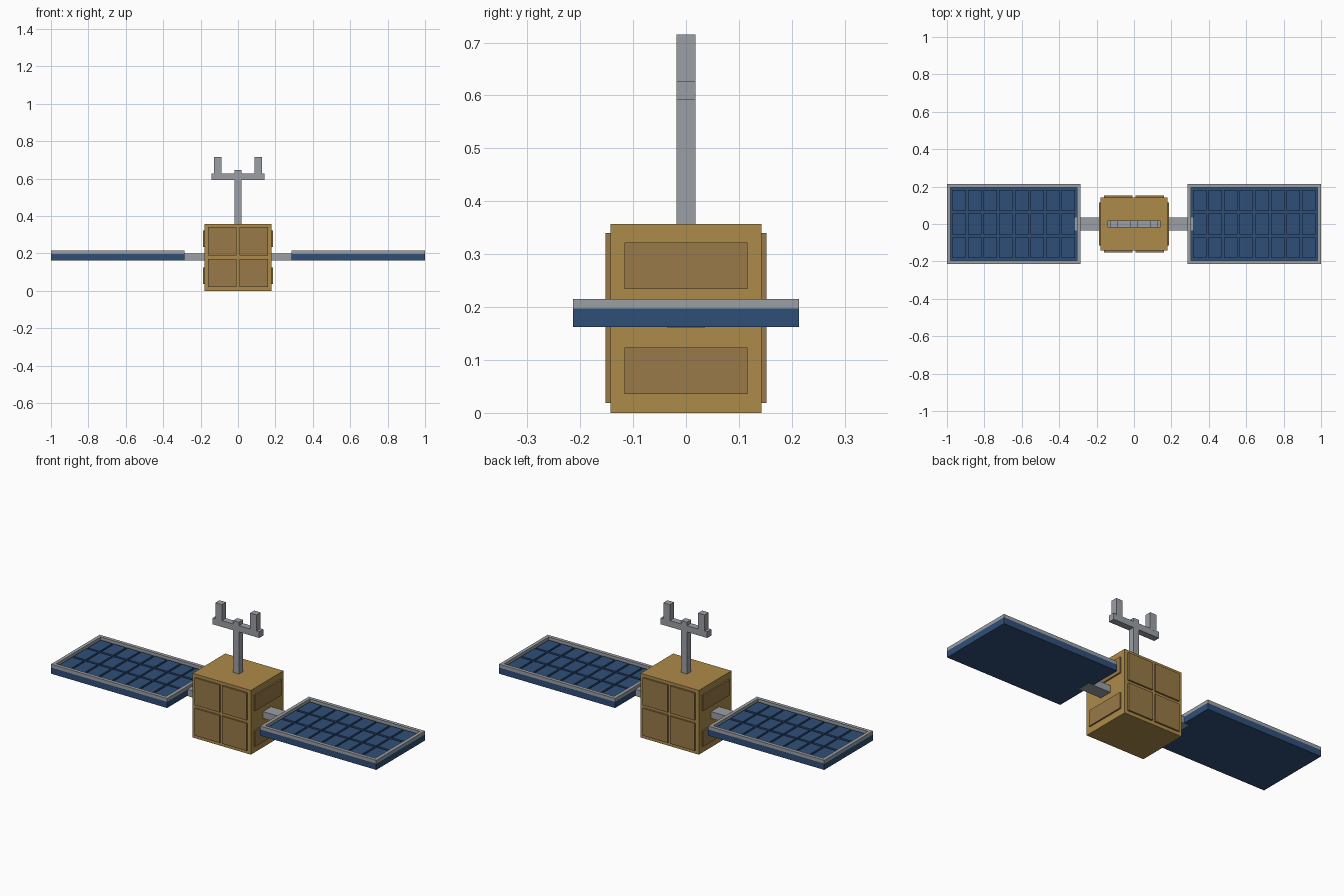
import bpy, bmesh
from mathutils import Matrix, Vector

if "Cube" in bpy.data.objects:
    bpy.data.objects.remove(bpy.data.objects["Cube"])


def material(name, rgb):
    m = bpy.data.materials.new(name)
    m.diffuse_color = (*rgb, 1)
    m.use_nodes = True
    m.node_tree.nodes["Principled BSDF"].inputs["Base Color"].default_value = m.diffuse_color
    return m


GOLD = material("gold_foil", (0.42, 0.26, 0.07))
BROWN = material("brown_panel", (0.32, 0.195, 0.065))
BLUE = material("solar_blue", (0.028, 0.078, 0.19))
GREY = material("grey_metal", (0.33, 0.35, 0.38))


def boxes(name, mat, *ranges):
    """One object from boxes given as (x0, x1, y0, y1, z0, z1)."""
    bm = bmesh.new()
    for x0, x1, y0, y1, z0, z1 in ranges:
        centre = Vector((x0 + x1, y0 + y1, z0 + z1)) / 2
        size = (abs(x1 - x0), abs(y1 - y0), abs(z1 - z0), 1)
        bmesh.ops.create_cube(bm, size=1, matrix=Matrix.Translation(centre) @ Matrix.Diagonal(size))
    mesh = bpy.data.meshes.new(name)
    bm.to_mesh(mesh)
    bm.free()
    ob = bpy.data.objects.new(name, mesh)
    bpy.context.collection.objects.link(ob)
    mesh.materials.append(mat)
    return ob


# Body
boxes("body", GOLD, (-0.179, 0.179, -0.143, 0.143, 0, 0.357))

# Raised two-by-two panels on front and back
for side, s in (("front", -1), ("back", 1)):
    boxes(side + "_panels", BROWN, *[
        (x, x + 0.152, s * 0.14, s * 0.152, z, z + 0.152)
        for x in (-0.16, 0.008) for z in (0.019, 0.188)])

# Side panels, arms and solar wings
for side, s in (("left", -1), ("right", 1)):
    boxes(side + "_panels", BROWN, *[
        (s * 0.175, s * 0.187, -0.116, 0.116, z, z + 0.088) for z in (0.036, 0.234)])
    boxes(side + "_arm", GREY, (s * 0.17, s * 0.315, -0.036, 0.036, 0.161, 0.1985))
    a, b, w, f = 0.286, 1.0, 0.214, 0.019
    boxes(side + "_wing", BLUE, (s * a, s * b, -w, w, 0.162, 0.197))
    # Rim around the wing
    boxes(side + "_wing_frame", GREY,
          (s * a, s * b, w - f, w, 0.196, 0.215),
          (s * a, s * b, -w, f - w, 0.196, 0.215),
          (s * a, s * (a + f), f - w, w - f, 0.196, 0.215),
          (s * (b - f), s * b, f - w, w - f, 0.196, 0.215))
    # Solar cells, eight by three
    cells = []
    for i in range(8):
        for j in (-1, 0, 1):
            x, y = s * (0.643 + (i - 3.5) * 0.0835), j * 0.125
            cells.append((x - 0.036, x + 0.036, y - 0.056, y + 0.056, 0.195, 0.206))
    boxes(side + "_solar_cells", BLUE, *cells)

# Antenna: mast, crossbar and two prongs
boxes("antenna_mast", GREY, (-0.018, 0.018, -0.018, 0.018, 0.35, 0.645))
boxes("antenna_crossbar", GREY, (-0.143, 0.143, -0.0178, 0.0178, 0.591, 0.626))
boxes("antenna_prongs", GREY, *[
    (x - 0.02, x + 0.02, -0.018, 0.018, 0.62, 0.715) for x in (-0.107, 0.107)])
